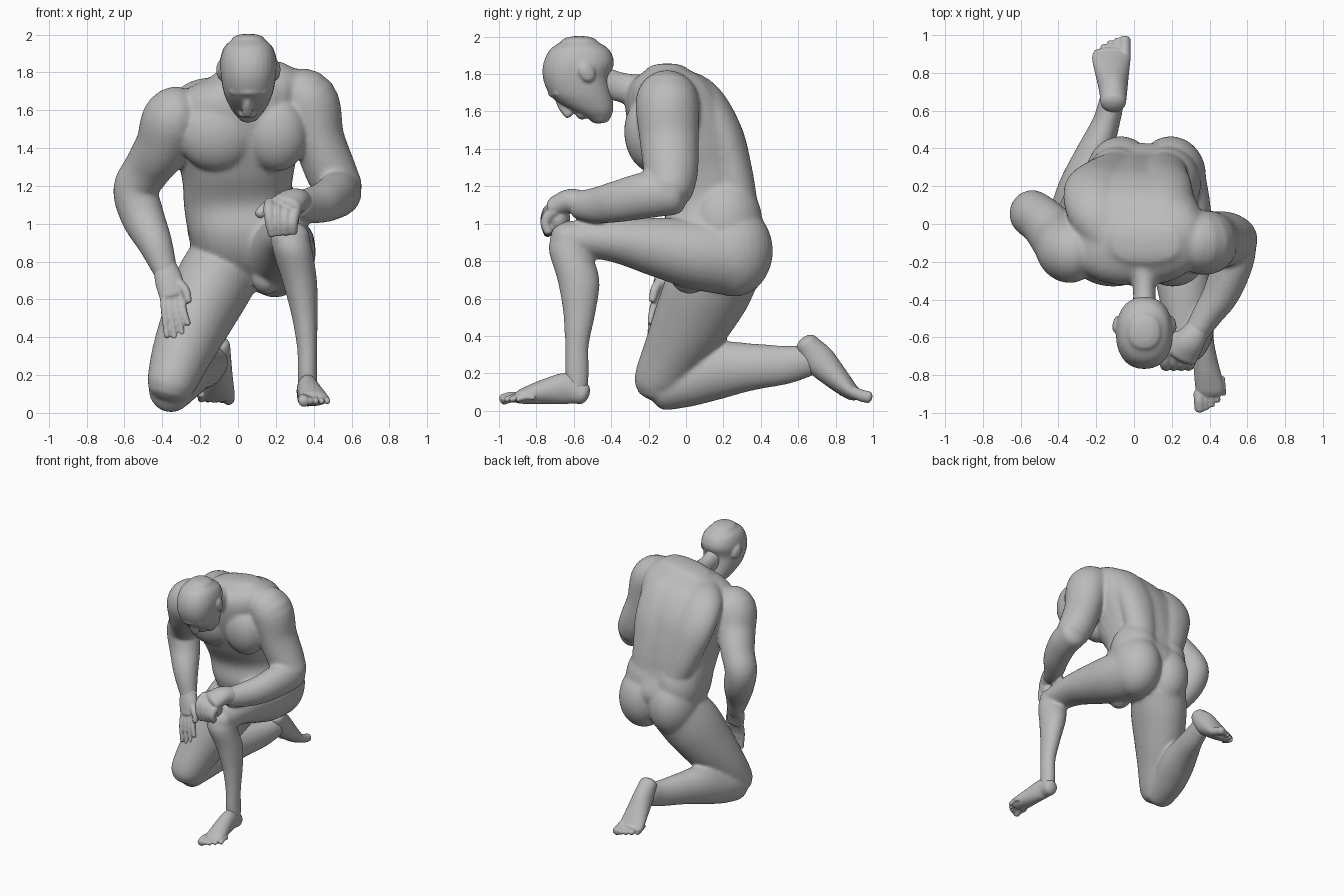
import bpy, bmesh, math
from mathutils import Vector, Matrix, Euler

if "Cube" in bpy.data.objects:
    bpy.data.objects.remove(bpy.data.objects["Cube"])

grey = bpy.data.materials.new("stone grey")
grey.use_nodes = True
grey.diffuse_color = (0.5, 0.5, 0.5, 1)
grey.node_tree.nodes["Principled BSDF"].inputs["Base Color"].default_value = (0.5, 0.5, 0.5, 1)


def catmull(pts, n=5):
    """Smooth a list of (x, y, z, radius_u, radius_v) stations."""
    p = [Vector(q) for q in pts]
    p = [p[0] * 2 - p[1]] + p + [p[-1] * 2 - p[-2]]
    out = []
    for i in range(1, len(p) - 2):
        a, b, c, d = p[i - 1:i + 3]
        for k in range(n):
            t = k / n
            out.append(0.5 * (2 * b + (c - a) * t + (2 * a - 5 * b + 4 * c - d) * t * t
                              + (3 * b - a - 3 * c + d) * t ** 3))
    return out + [p[-2]]


def loft(bm, pts, side=(1, 0, 0), normal=None, power=2, cap=0.6, seg=28, roll=0):
    """Closed tube of (super)elliptical sections with rounded ends."""
    st = catmull([q if len(q) == 5 else (*q, q[3]) for q in pts])
    rings = []
    for i, s in enumerate(st):
        t = st[min(i + 1, len(st) - 1)].to_3d() - st[max(i - 1, 0)].to_3d()
        t = Vector(normal) if normal else t.normalized()
        u = (Vector(side) - t * t.dot(Vector(side))).normalized()
        v = t.cross(u)
        u = u + t * roll * i / len(st)
        row = [(0, 1)]
        depth = cap * min(s[3], s[4])
        steps = [(math.sin(a) * depth, math.cos(a)) for a in (0.5, 1.0, 1.4)]
        if i == 0:
            row = [(-d, c) for d, c in reversed(steps)] + row
        elif i == len(st) - 1:
            row = row + steps
        for d, c in row:
            ring = []
            for k in range(seg):
                a = math.tau * k / seg
                ca, sa = math.cos(a), math.sin(a)
                x = math.copysign(abs(ca) ** (2 / power), ca) * s[3] * c
                y = math.copysign(abs(sa) ** (2 / power), sa) * s[4] * c
                ring.append(bm.verts.new(s.to_3d() + t * d + u * x + v * y))
            rings.append(ring)
    for a, b in zip(rings, rings[1:]):
        for k in range(seg):
            bm.faces.new((a[k], a[(k + 1) % seg], b[(k + 1) % seg], b[k]))
    bm.faces.new(rings[0][::-1])
    bm.faces.new(rings[-1])


def blob(bm, loc, size, rot=(0, 0, 0)):
    m = Matrix.Translation(loc) @ Euler(rot).to_matrix().to_4x4() @ Matrix.Diagonal((*size, 1))
    bmesh.ops.create_uvsphere(bm, u_segments=28, v_segments=18, radius=1, matrix=m)


def finish(bm, name, voxel, smooth):
    """Fuse the overlapping forms into one smooth skin."""
    bmesh.ops.recalc_face_normals(bm, faces=bm.faces)
    me = bpy.data.meshes.new(name)
    bm.to_mesh(me)
    bm.free()
    me.materials.append(grey)
    me.shade_smooth()
    ob = bpy.data.objects.new(name, me)
    bpy.context.collection.objects.link(ob)
    r = ob.modifiers.new("fuse", 'REMESH')
    r.mode, r.voxel_size, r.use_smooth_shade = 'VOXEL', voxel, True
    s = ob.modifiers.new("soften", 'SMOOTH')
    s.factor, s.iterations = 0.5, smooth


# --- body: trunk, neck, arms and legs ---
bm = bmesh.new()
loft(bm, [(.07, .19, .70, .19, .15), (.06, .16, .82, .27, .23), (.04, .155, .95, .30, .275),
          (.0, .13, 1.1, .285, .245), (-.0, .075, 1.25, .295, .275), (-.0, .025, 1.4, .33, .295),
          (.0, -.02, 1.55, .36, .295), (.01, -.06, 1.67, .36, .265), (.03, -.08, 1.75, .31, .21),
          (.06, -.10, 1.81, .20, .12)], normal=(0, 0, 1), power=2.4, cap=.3, roll=.16)
# chest
for x, w in ((-.11, .21), (.205, .165)):
    blob(bm, (x, -.195, 1.475), (w, .135, .20), (.12, 0, 0))
# muscles beside the spine, parted by a groove
for s in (-1, 1):
    loft(bm, [(.05 + s * .12, .285, 1.02, .11, .11), (s * .15, .25, 1.28, .14, .105),
              (-.03 + s * .175, .185, 1.5, .165, .11), (-.02 + s * .17, .06, 1.65 + s * .02, .16, .12),
              (.03 + s * .13, -.10, 1.71 + s * .03, .12, .10)])
# buttocks, flanks and groin
for x in (-.07, .195):
    blob(bm, (x, .255, .855), (.187, .21, .245))
    blob(bm, (x - .02, .21, 1.0), (.18, .2, .25))
blob(bm, (.15, .02, .71), (.075, .10, .085))
# neck
loft(bm, [(.03, -.14, 1.70, .10, .10), (.05, -.27, 1.715, .07, .085), (.055, -.37, 1.735, .06, .08),
          (.055, -.48, 1.77, .068, .085)])
# right arm, reaching down to the thigh
loft(bm, [(-.25, -.15, 1.58, .14, .13), (-.335, -.145, 1.55, .17, .17), (-.40, -.08, 1.41, .145, .155),
          (-.48, .01, 1.29, .125, .135), (-.54, .055, 1.18, .12, .125), (-.505, .03, 1.04, .115, .115),
          (-.44, -.05, .90, .093, .093), (-.38, -.10, .74, .063, .058)])
# left arm, folded across the knee
loft(bm, [(.25, -.10, 1.68, .13, .14), (.365, -.10, 1.645, .165, .17), (.425, -.09, 1.45, .138, .158),
          (.49, -.08, 1.28, .135, .145), (.54, -.085, 1.175, .125, .125)])
loft(bm, [(.545, -.06, 1.165, .11, .118), (.525, -.20, 1.155, .108, .125), (.465, -.36, 1.12, .098, .112),
          (.395, -.47, 1.10, .082, .098), (.325, -.58, 1.10, .066, .076)])
# left leg, foot planted
loft(bm, [(.18, .24, .82, .20, .205), (.22, .05, .84, .19, .19), (.245, -.15, .875, .165, .16),
          (.265, -.36, .91, .138, .122), (.275, -.53, .92, .115, .10), (.275, -.62, .92, .105, .095)])
loft(bm, [(.275, -.625, .93, .103, .10), (.29, -.62, .85, .105, .113), (.325, -.575, .70, .093, .113),
          (.35, -.57, .53, .071, .088), (.365, -.583, .35, .054, .064), (.367, -.583, .22, .052, .065),
          (.367, -.58, .10, .053, .055)], normal=(0, 0, 1))
blob(bm, (.275, -.635, .925), (.105, .09, .09))
# right leg, kneeling
loft(bm, [(-.06, .22, .80, .205, .205), (-.14, .125, .66, .205, .23), (-.22, .035, .49, .185, .21),
          (-.295, -.06, .32, .16, .17), (-.345, -.135, .18, .135, .14), (-.36, -.145, .125, .12, .125)])
loft(bm, [(-.36, -.13, .118, .115, .12), (-.33, .02, .16, .125, .137), (-.275, .19, .218, .125, .15),
          (-.215, .36, .235, .10, .125), (-.15, .53, .245, .074, .104), (-.115, .66, .27, .066, .085)])
finish(bm, "body", .011, 14)

# --- head, looking down ---
bm = bmesh.new()
loft(bm, [(.055, (a + b) / 2, z, w, (b - a) / 2) for z, a, b, w in (
    (1.555, -.51, -.41, .05), (1.60, -.60, -.39, .088), (1.65, -.685, -.39, .114), (1.70, -.735, -.40, .132),
    (1.78, -.765, -.41, .146), (1.86, -.762, -.385, .15), (1.93, -.728, -.41, .13),
    (1.972, -.67, -.47, .09))], normal=(0, 0, 1), power=2.25, cap=.36)
# nose, brow, lips and chin
loft(bm, [(.05, -.69, 1.69, .018), (.05, -.665, 1.63, .022), (.05, -.625, 1.588, .03)])
loft(bm, [(-.03, -.685, 1.70, .02), (.055, -.715, 1.70, .024), (.14, -.685, 1.70, .02)], side=(0, 0, 1))
blob(bm, (.05, -.56, 1.58), (.05, .03, .022), (-.4, 0, 0))
blob(bm, (.052, -.47, 1.57), (.055, .05, .035))
# ears
for s in (-1, 1):
    blob(bm, (.055 + s * .148, -.53, 1.81), (.02, .042, .055), (.5, 0, s * .2))
finish(bm, "head", .008, 6)

# --- left hand, draped over the knee ---
bm = bmesh.new()
loft(bm, [(.345, -.55, 1.105, .063, .07), (.295, -.62, 1.12, .08, .066), (.25, -.69, 1.095, .092, .057)])
blob(bm, (.235, -.68, 1.03), (.09, .06, .09))
for i in range(4):
    loft(bm, [(.17 + .046 * i, -.67 - .008 * i, 1.11 - .012 * i, .031), (.165 + .043 * i, -.735, 1.07 - .01 * i, .031),
              (.172 + .039 * i, -.75, 1.0, .028), (.182 + .036 * i, -.735, .945 + .004 * i, .025)], seg=16)
loft(bm, [(.24, -.60, 1.11, .038), (.16, -.64, 1.09, .034), (.11, -.67, 1.05, .026)], seg=16, side=(0, 0, 1))
finish(bm, "left_hand", .007, 3)

# --- right hand, resting on the thigh ---
bm = bmesh.new()
loft(bm, [(-.385, -.095, .77, .063, .055), (-.365, -.125, .70, .074, .046), (-.348, -.15, .62, .068, .036)])
for i, (x, z) in enumerate(((-.375, .405), (-.335, .40), (-.295, .42), (-.265, .47))):
    loft(bm, [(-.392 + .029 * i, -.15, .62, .022), (-.388 + .034 * i, -.18, .53, .019), (x, -.19, z, .016)], seg=16)
loft(bm, [(-.33, -.13, .70, .03), (-.28, -.165, .65, .025), (-.262, -.18, .59, .019)], seg=16)
finish(bm, "right_hand", .007, 2)

# --- feet ---
bm = bmesh.new()
loft(bm, [(.366, -.55, .09, .055, .058), (.367, -.63, .118, .057, .084), (.38, -.74, .104, .066, .07),
          (.40, -.86, .08, .076, .045), (.402, -.895, .07, .072, .034)])
for i in range(5):
    r = .029 if i == 0 else .019 - .001 * i
    x, y = .343 + .031 * i, -.975 + .005 * i * i
    loft(bm, [(x, y + .08, .07, r), (x + .003, y + .04, .073, r), (x + .006, y - .005, .06, r)], seg=16)
finish(bm, "left_foot", .006, 2)

bm = bmesh.new()
loft(bm, [(-.11, .645, .36, .068, .062), (-.11, .71, .275, .075, .084), (-.115, .79, .19, .088, .07),
          (-.12, .875, .108, .102, .047), (-.12, .91, .088, .094, .036)])
for i in range(5):
    r = .032 if i == 0 else .022 - .001 * i
    x, y = -.05 - .036 * i, .972 - .004 * i * i
    loft(bm, [(x, y - .08, .10, r), (x, y - .03, .08, r), (x, y + .005, .072, r)], seg=16)
finish(bm, "right_foot", .006, 2)
